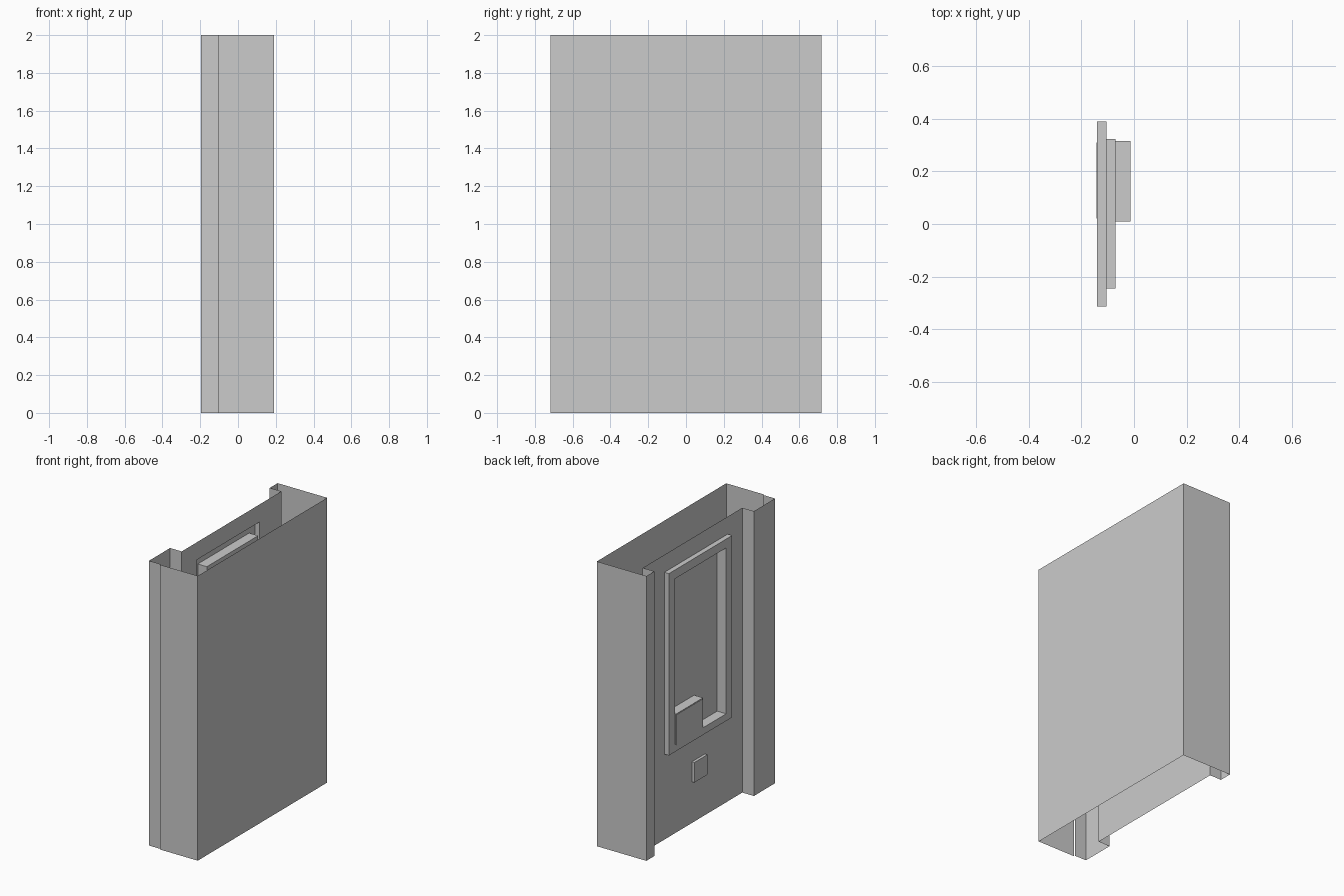
import bpy, bmesh

if "Cube" in bpy.data.objects:
    bpy.data.objects.remove(bpy.data.objects["Cube"])

H = 2.0


def finish(name, bm):
    bmesh.ops.recalc_face_normals(bm, faces=bm.faces)
    me = bpy.data.meshes.new(name)
    bm.to_mesh(me)
    bm.free()
    ob = bpy.data.objects.new(name, me)
    bpy.context.collection.objects.link(ob)
    return ob


def ribbon(name, path):
    """Thin upright sheet following a plan path of (x, y) points."""
    bm = bmesh.new()
    cols = [(bm.verts.new((x, y, 0)), bm.verts.new((x, y, H))) for x, y in path]
    for a, b in zip(cols, cols[1:]):
        bm.faces.new((a[0], b[0], b[1], a[1]))
    return finish(name, bm)


def stepped(name, rects, cap=False):
    """Bridge rectangles (x, y0, y1, z0, z1) into a stepped surface."""
    bm = bmesh.new()
    loops = [[bm.verts.new((x, y, z)) for y, z in
              ((y0, z0), (y1, z0), (y1, z1), (y0, z1))]
             for x, y0, y1, z0, z1 in rects]
    for a, b in zip(loops, loops[1:]):
        for i in range(4):
            j = (i + 1) % 4
            bm.faces.new((a[i], a[j], b[j], b[i]))
    if cap:
        bm.faces.new(loops[-1])
    return finish(name, bm)


def box(name, x0, x1, y0, y1, z0, z1):
    bm = bmesh.new()
    bmesh.ops.create_cube(bm, size=1)
    for v in bm.verts:
        v.co = (x1 if v.co.x > 0 else x0,
                y1 if v.co.y > 0 else y0,
                z1 if v.co.z > 0 else z0)
    return finish(name, bm)


XF, XP, XB = -0.195, -0.105, 0.19     # front flange, door panel, back wall
YS = 0.718

# Open-ended cabinet shell with the narrow jamb on one side
ribbon("cabinet_shell", [(XP, -YS), (XB, -YS), (XB, YS), (XF, YS),
                         (XF, 0.63), (XP, 0.63)])

# Wide jamb on the other side
ribbon("wide_jamb", [(XP, -0.709), (XF, -0.709), (XF, -0.475), (XP, -0.475)])

# Door panel with an opening for the window
window = (-0.313, 0.39, 0.60, 1.877)
glass = (-0.246, 0.324, 0.65, 1.815)
stepped("door_panel", [(XP, -0.475, 0.63, 0, H), (XP, *window)])

# Raised window frame and recessed pane
stepped("window_frame", [(XP, *window), (-0.14, *window),
                         (-0.14, *glass), (-0.07, *glass)], cap=True)

# Bin in the corner of the window, passing through the pane, with its flap
box("bin", -0.139, -0.014, 0.01, 0.316, 0.65, 0.86)
box("bin_flap", -0.142, -0.139, 0.02, 0.31, 0.645, 0.855)

# Small plate below the window
box("lower_plate", -0.125, XP, -0.06, 0.085, 0.29, 0.43)
